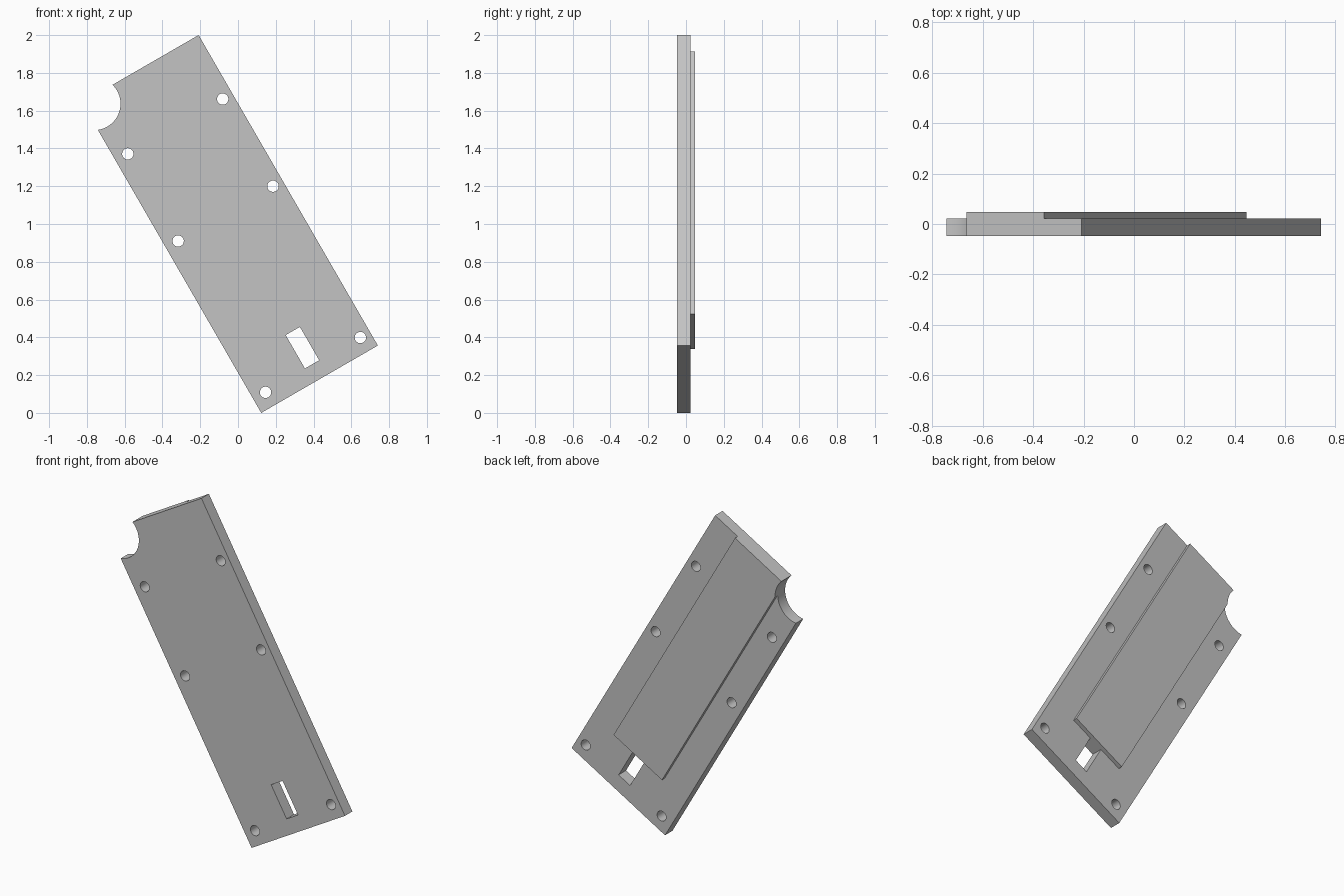
import bpy, math
from mathutils import Matrix, Vector

old = bpy.data.objects.get("Cube")
if old:
    bpy.data.objects.remove(old)

# Plate dimensions, measured along its own tilted edges
WIDTH, LENGTH = 0.713, 1.898
FRONT, STEP, BACK = -0.0475, 0.0225, 0.0475
TILT = Matrix.Translation((0.123, 0, 0)) @ Matrix.Rotation(math.radians(-30), 4, 'Y')

grey = bpy.data.materials.new("plain grey")
grey.use_nodes = True
grey.diffuse_color = (0.55, 0.55, 0.55, 1)
grey.node_tree.nodes["Principled BSDF"].inputs["Base Color"].default_value = grey.diffuse_color


def box(name, u0, u1, y0, y1, v0, v1):
    bpy.ops.mesh.primitive_cube_add(size=1)
    ob = bpy.context.object
    ob.name = name
    centre = Vector((u0 + u1, y0 + y1, v0 + v1)) / 2
    size = Matrix.Diagonal((u1 - u0, y1 - y0, v1 - v0, 1))
    ob.data.transform(TILT @ Matrix.Translation(centre) @ size)
    ob.data.materials.append(grey)
    return ob


def drill(u, v, radius, sides):
    bpy.ops.mesh.primitive_cylinder_add(vertices=sides, radius=radius, depth=0.4)
    ob = bpy.context.object
    ob.name = "drill_cutter"
    ob.hide_render = True
    ob.data.transform(TILT @ Matrix.Translation((u, 0, v)) @ Matrix.Rotation(math.pi / 2, 4, 'X'))
    ob.data.materials.append(grey)
    return ob


def cut(target, cutter):
    mod = target.modifiers.new("cut", 'BOOLEAN')
    mod.operation, mod.solver, mod.object = 'DIFFERENCE', 'EXACT', cutter
    bpy.context.view_layer.objects.active = target
    bpy.ops.object.modifier_apply(modifier=mod.name)
    bpy.data.objects.remove(cutter)


# Main plate and the raised panel on its back
plate = box("base_plate", 0, WIDTH, FRONT, STEP, 0, LENGTH)
panel = box("raised_back_panel", 0.172, 0.541, STEP, BACK, 0.292, LENGTH)

# Round corner notch through both parts
for part in (plate, panel):
    cut(part, drill(0.052, 1.86, 0.14, 64))

# Three pairs of screw holes
for v in (0.083, 1.008, 1.541):
    for u in (0.074, 0.654):
        cut(plate, drill(u, v, 0.03, 32))

# Rectangular slot just below the panel
slot = box("slot_cutter", 0.318, 0.405, -0.2, 0.2, 0.088, 0.292)
slot.hide_render = True
cut(plate, slot)

# Smooth the curved walls, keep the edges sharp
for part in (plate, panel):
    bpy.ops.object.select_all(action='DESELECT')
    part.select_set(True)
    bpy.context.view_layer.objects.active = part
    bpy.ops.object.shade_smooth_by_angle(angle=math.radians(30))
